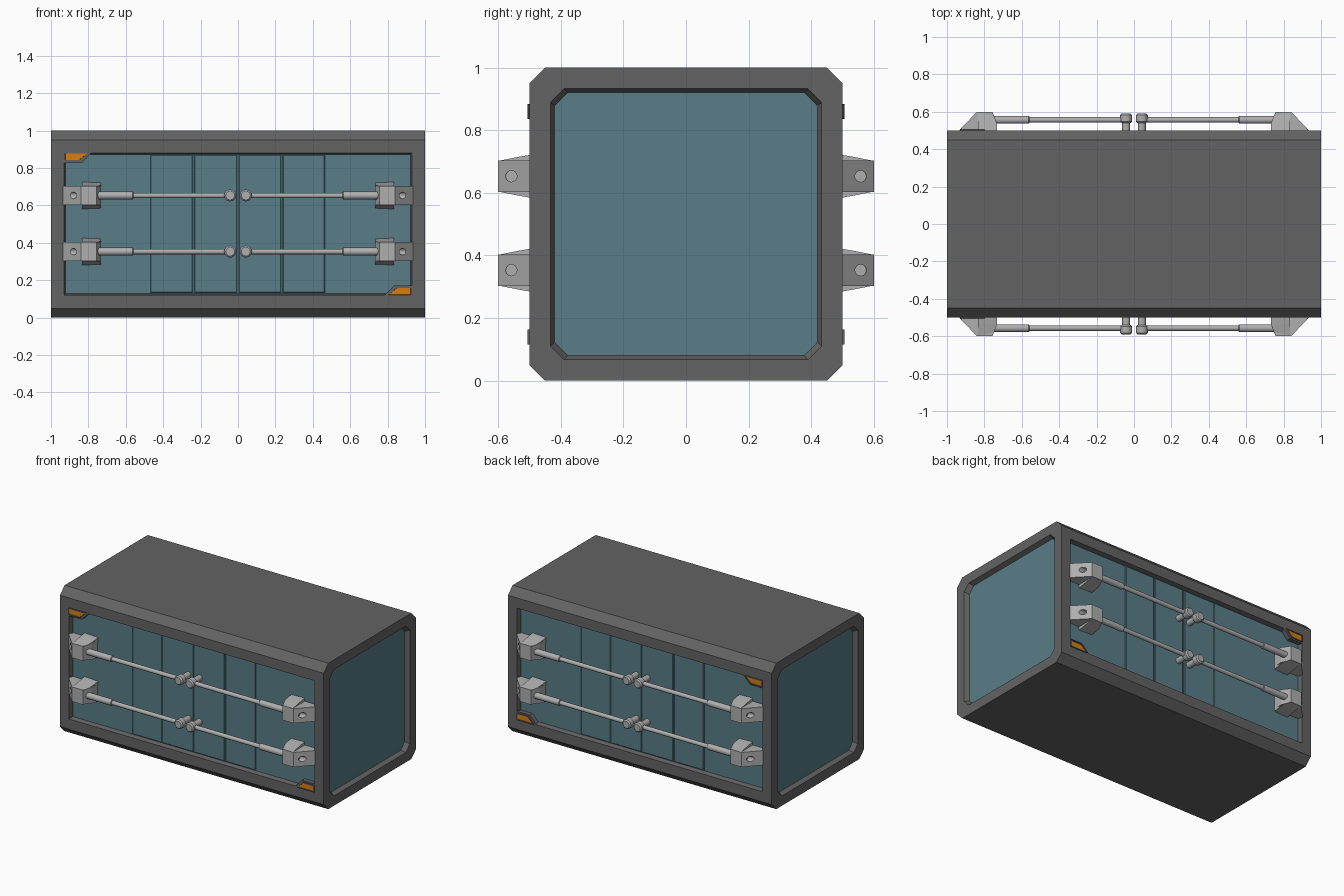
import bpy, bmesh, math
from mathutils import Matrix, Vector

if "Cube" in bpy.data.objects:
    bpy.data.objects.remove(bpy.data.objects["Cube"])


def mat(name, rgb):
    m = bpy.data.materials.new(name)
    m.diffuse_color = (*rgb, 1)
    m.use_nodes = True
    m.node_tree.nodes["Principled BSDF"].inputs["Base Color"].default_value = m.diffuse_color
    return m


FRAME = mat("frame_grey", (0.125, 0.125, 0.125))
PANEL = mat("panel_blue", (0.10, 0.205, 0.245))
METAL = mat("light_metal", (0.43, 0.43, 0.43))
LAMP = mat("lamp_orange", (0.68, 0.21, 0.004))


def finish(bm, name, mats, mirror=(False, False), smooth=False):
    bmesh.ops.recalc_face_normals(bm, faces=bm.faces[:])
    me = bpy.data.meshes.new(name)
    bm.to_mesh(me)
    bm.free()
    ob = bpy.data.objects.new(name, me)
    bpy.context.collection.objects.link(ob)
    for m in mats:
        me.materials.append(m)
    if smooth:
        bpy.ops.object.select_all(action='DESELECT')
        ob.select_set(True)
        bpy.context.view_layer.objects.active = ob
        bpy.ops.object.shade_smooth_by_angle(angle=math.radians(35))
    if any(mirror):
        md = ob.modifiers.new("mirror", 'MIRROR')
        md.use_axis = (mirror[0], mirror[1], False)
        md.use_mirror_merge = False
    return ob


def prism(bm, pts, vec):
    """Extrude a closed outline along a vector and return the far face."""
    f = bm.faces.new([bm.verts.new(p) for p in pts])
    r = bmesh.ops.extrude_face_region(bm, geom=[f], use_keep_orig=True)
    bmesh.ops.translate(bm, vec=vec, verts=[v for v in r['geom'] if isinstance(v, bmesh.types.BMVert)])
    return [g for g in r['geom'] if isinstance(g, bmesh.types.BMFace)][0]


def shrink(bm, face, margin, depth):
    """Inset a face by an equal margin on each axis, then push it inward."""
    n = face.normal.copy()
    f = bmesh.ops.extrude_discrete_faces(bm, faces=[face])['faces'][0]
    for a in range(3):
        lo, hi = min(v.co[a] for v in f.verts), max(v.co[a] for v in f.verts)
        c, h = (lo + hi) / 2, (hi - lo) / 2
        if h > 1e-4:
            for v in f.verts:
                v.co[a] = c + (v.co[a] - c) * (1 - margin / h)
    for v in f.verts:
        v.co -= n * depth
    bm.normal_update()
    return f


def cyl(bm, axis, p, length, r, seg=16, bevel=0):
    """Cylinder starting at p and running along axis 'x' or '-y'."""
    d = Vector((1, 0, 0)) if axis == 'x' else Vector((0, -1, 0))
    rot = d.to_track_quat('Z', 'Y').to_matrix().to_4x4()
    m = Matrix.Translation(Vector(p) + d * length / 2) @ rot
    vs = bmesh.ops.create_cone(bm, cap_ends=True, segments=seg, radius1=r, radius2=r,
                               depth=length, matrix=m)['verts']
    if bevel:
        es = {e for v in vs for e in v.link_edges
              if any(len(f.verts) > 4 for f in e.link_faces)}
        bmesh.ops.bevel(bm, geom=list(es), offset=bevel, segments=1, affect='EDGES')


# Container shell: chamfered prism with recessed long sides and ends
bm = bmesh.new()
c = 0.05
half = [(0.5 - c, 0), (0.5, c), (0.5, 1 - c), (0.5 - c, 1)]
outline = half + [(-y, z) for y, z in reversed(half)]
prism(bm, [(-1, y, z) for y, z in outline], (2, 0, 0))
bmesh.ops.recalc_face_normals(bm, faces=bm.faces[:])
bm.normal_update()
sides = [f for f in bm.faces if abs(f.normal.y) > 0.99]
ends = [f for f in bm.faces if abs(f.normal.x) > 0.99]
for faces, m1, m2 in ((sides, 0.07, 0.008), (ends, 0.067, 0.013)):
    for f in faces:
        f = shrink(bm, f, m1, 0)
        f = shrink(bm, f, m2, 0.03)
        f.material_index = 1
finish(bm, "container_shell", [FRAME, PANEL])

# Four door leaves on each long side
bm = bmesh.new()
for x0, x1 in ((-0.468, -0.242), (-0.234, -0.005), (0.005, 0.23), (0.238, 0.465)):
    f = prism(bm, [(x0, -0.465, 0.132), (x1, -0.465, 0.132), (x1, -0.465, 0.872),
                   (x0, -0.465, 0.872)], (0, -0.008, 0))
    f.normal_update()
    f.normal_flip() if f.normal.y > 0 else None
    shrink(bm, f, 0.004, -0.003)
finish(bm, "door_leaves", [PANEL], (False, True))

# Corner lamps: mounting block in opposite corners with a sunken lens
bm = bmesh.new()
for s in (-1, 1):
    def place(pts, y):
        return [(s * x, y, 0.5 - s * z) for x, z in pts]
    prism(bm, place([(0.935, 0.385), (0.78, 0.385), (0.835, 0.327), (0.935, 0.327)], -0.465),
          (0, -0.035, 0))
    lens = [(0.93, 0.384), (0.80, 0.384), (0.847, 0.336), (0.93, 0.336)]
    f = prism(bm, place(lens, -0.49), (0, -0.017, 0))
    f.normal_update()
    f.normal_flip() if f.normal.y > 0 else None
    f = shrink(bm, f, 0.006, 0)
    f = shrink(bm, f, 0.001, 0.003)
    f.material_index = 1
finish(bm, "corner_lamps", [FRAME, LAMP], (False, True))

for label, z in (("upper", 0.653), ("lower", 0.353)):
    # Wedge bracket with a round socket in its slope
    bm = bmesh.new()
    wedge = [(-0.935, -0.465), (-0.935, -0.5), (-0.84, -0.6), (-0.757, -0.6),
             (-0.732, -0.535), (-0.735, -0.465)]
    prism(bm, [(x, y, z - 0.05) for x, y in wedge], (0, 0, 0.1))
    bracket = finish(bm, label + "_bracket", [METAL], (True, True))

    bm = bmesh.new()
    cyl(bm, 'x', (-0.96, -0.558, z), 0.11, 0.018)
    cutter = finish(bm, label + "_socket_cutter", [METAL])
    cutter.hide_render = True
    cutter.hide_set(True)
    md = bracket.modifiers.new("socket", 'BOOLEAN')
    md.operation, md.object, md.solver = 'DIFFERENCE', cutter, 'EXACT'
    bracket.modifiers.move(1, 0)

    # Flared cheeks that widen towards the wall
    bm = bmesh.new()
    for s in (-1, 1):
        cheek = [(-0.465, 0.073), (-0.5, 0.068), (-0.535, 0.062), (-0.57, 0.055), (-0.598, 0.0495)]
        pts = [(y, z + s * h) for y, h in cheek] + [(-0.598, z + s * 0.04), (-0.465, z + s * 0.04)]
        prism(bm, [(-0.835, y, zz) for y, zz in pts], (0.1, 0, 0))
    for v in bm.verts:
        if v.co.x > -0.8:
            v.co.x = -0.732 if v.co.y > -0.54 else -0.732 - (-0.54 - v.co.y) * 0.42
            v.co.z = z + (v.co.z - z) * 0.94
    finish(bm, label + "_bracket_cheeks", [METAL], (True, True))

    # Piston sleeve and thin rod
    bm = bmesh.new()
    cyl(bm, 'x', (-0.76, -0.557, z), 0.2, 0.021, bevel=0.003)
    cyl(bm, 'x', (-0.57, -0.557, z), 0.53, 0.0145)
    finish(bm, label + "_piston", [METAL], (True, True), True)

    # Pivot post with a rounded head at the door centre
    bm = bmesh.new()
    cyl(bm, '-y', (-0.042, -0.465, z), 0.09, 0.021)
    cyl(bm, '-y', (-0.042, -0.54, z), 0.05, 0.032, bevel=0.008)
    finish(bm, label + "_pivot", [METAL], (True, True), True)
